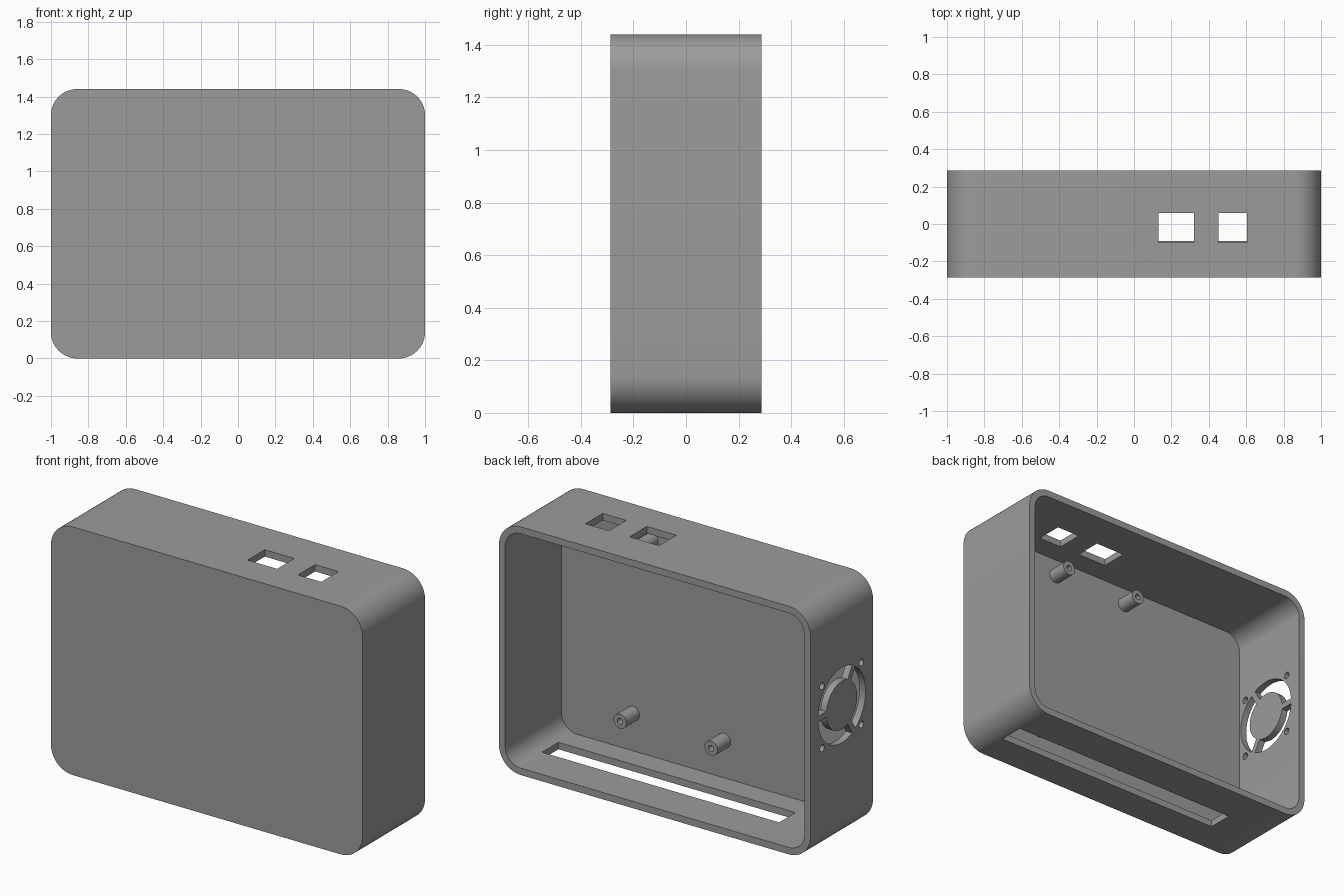
import bpy, bmesh, math

if "Cube" in bpy.data.objects:
    bpy.data.objects.remove(bpy.data.objects["Cube"])

W, H, D = 2.0, 1.44, 0.573      # case width, height, depth
T, FRONT = 0.04, 0.058          # side wall and front wall thickness
Y0, Y1 = -D / 2, D / 2

grey = bpy.data.materials.new("case grey")
grey.diffuse_color = (0.33, 0.33, 0.33, 1)
grey.use_nodes = True
grey.node_tree.nodes["Principled BSDF"].inputs["Base Color"].default_value = grey.diffuse_color


def prism(name, pts, axis, a, b):
    """Extrude a 2D outline along an axis from a to b."""
    place = {"x": lambda p, t: (t, p[0], p[1]),
             "y": lambda p, t: (p[0], t, p[1]),
             "z": lambda p, t: (p[0], p[1], t)}[axis]
    bm = bmesh.new()
    lo = [bm.verts.new(place(p, a)) for p in pts]
    hi = [bm.verts.new(place(p, b)) for p in pts]
    n = len(pts)
    bm.faces.new(lo)
    bm.faces.new(hi)
    for i in range(n):
        j = (i + 1) % n
        bm.faces.new((lo[i], lo[j], hi[j], hi[i]))
    bmesh.ops.recalc_face_normals(bm, faces=bm.faces)
    me = bpy.data.meshes.new(name)
    bm.to_mesh(me)
    bm.free()
    ob = bpy.data.objects.new(name, me)
    bpy.context.collection.objects.link(ob)
    me.materials.append(grey)
    return ob


def arc(cx, cy, r, a0, a1, n):
    return [(cx + r * math.cos(a0 + (a1 - a0) * i / n),
             cy + r * math.sin(a0 + (a1 - a0) * i / n)) for i in range(n + 1)]


def circle(cx, cy, r, n=24):
    return arc(cx, cy, r, 0, math.tau, n)[:-1]


def rect(x0, x1, y0, y1):
    return [(x0, y0), (x1, y0), (x1, y1), (x0, y1)]


def rounded(x0, x1, z0, z1, r, n=16):
    corners = [(x1 - r, z1 - r), (x0 + r, z1 - r), (x0 + r, z0 + r), (x1 - r, z0 + r)]
    q = math.pi / 2
    return [p for k, (x, z) in enumerate(corners) for p in arc(x, z, r, k * q, (k + 1) * q, n)]


def cut(target, cutters):
    """Subtract every cutter, then discard it."""
    bpy.context.view_layer.objects.active = target
    for c in cutters:
        c.hide_render = True
        mod = target.modifiers.new("cut", "BOOLEAN")
        mod.operation, mod.solver, mod.object = "DIFFERENCE", "EXACT", c
        bpy.ops.object.modifier_apply(modifier=mod.name)
        bpy.data.objects.remove(c)


def smooth(ob):
    bpy.ops.object.select_all(action="DESELECT")
    ob.select_set(True)
    bpy.context.view_layer.objects.active = ob
    bpy.ops.object.shade_smooth_by_angle(angle=math.radians(30))


# Case: rounded box, hollow and open at the back
case = prism("case", rounded(-W / 2, W / 2, 0, H, 0.14), "y", Y0, Y1)
cutters = [prism("cavity", rounded(-W / 2 + T, W / 2 - T, T, H - T, 0.10), "y", Y0 + FRONT, Y1 + 0.1)]

# Two port openings in the top, one long slot in the bottom
for x0, x1 in ((0.13, 0.32), (0.453, 0.603)):
    cutters.append(prism("port", rect(x0, x1, -0.098, 0.06), "z", H - 0.1, H + 0.1))
cutters.append(prism("slot", rect(-0.64, 0.88, -0.09, 0.06), "z", -0.1, 0.1))

# Fan grille in the left wall: three ring openings between spokes, four screw holes
FZ, R_OUT, R_IN, SPOKE = 0.793, 0.218, 0.14, 0.034
xa, xb = -W / 2 - 0.1, -W / 2 + 0.1
for k in range(3):
    s, e = k * math.tau / 3, (k + 1) * math.tau / 3
    do, di = math.asin(SPOKE / 2 / R_OUT), math.asin(SPOKE / 2 / R_IN)
    ring = arc(0, FZ, R_OUT, s + do, e - do, 20) + arc(0, FZ, R_IN, e - di, s + di, 20)
    cutters.append(prism("vent", ring, "x", xa, xb))
for y in (-0.18, 0.18):
    for z in (-0.18, 0.18):
        cutters.append(prism("screw_hole", circle(y, FZ + z, 0.02), "x", xa, xb))
cut(case, cutters)
smooth(case)

# Hollow board standoffs on the inside of the front wall
base = Y0 + FRONT
for x, z in ((0.50, 0.257), (-0.085, 0.257), (0.38, 1.295), (-0.12, 1.295)):
    post = prism("standoff", circle(x, z, 0.042, 32), "y", base - 0.01, base + 0.12)
    cut(post, [prism("pilot", circle(x, z, 0.017), "y", base + 0.01, base + 0.2)])
    smooth(post)
